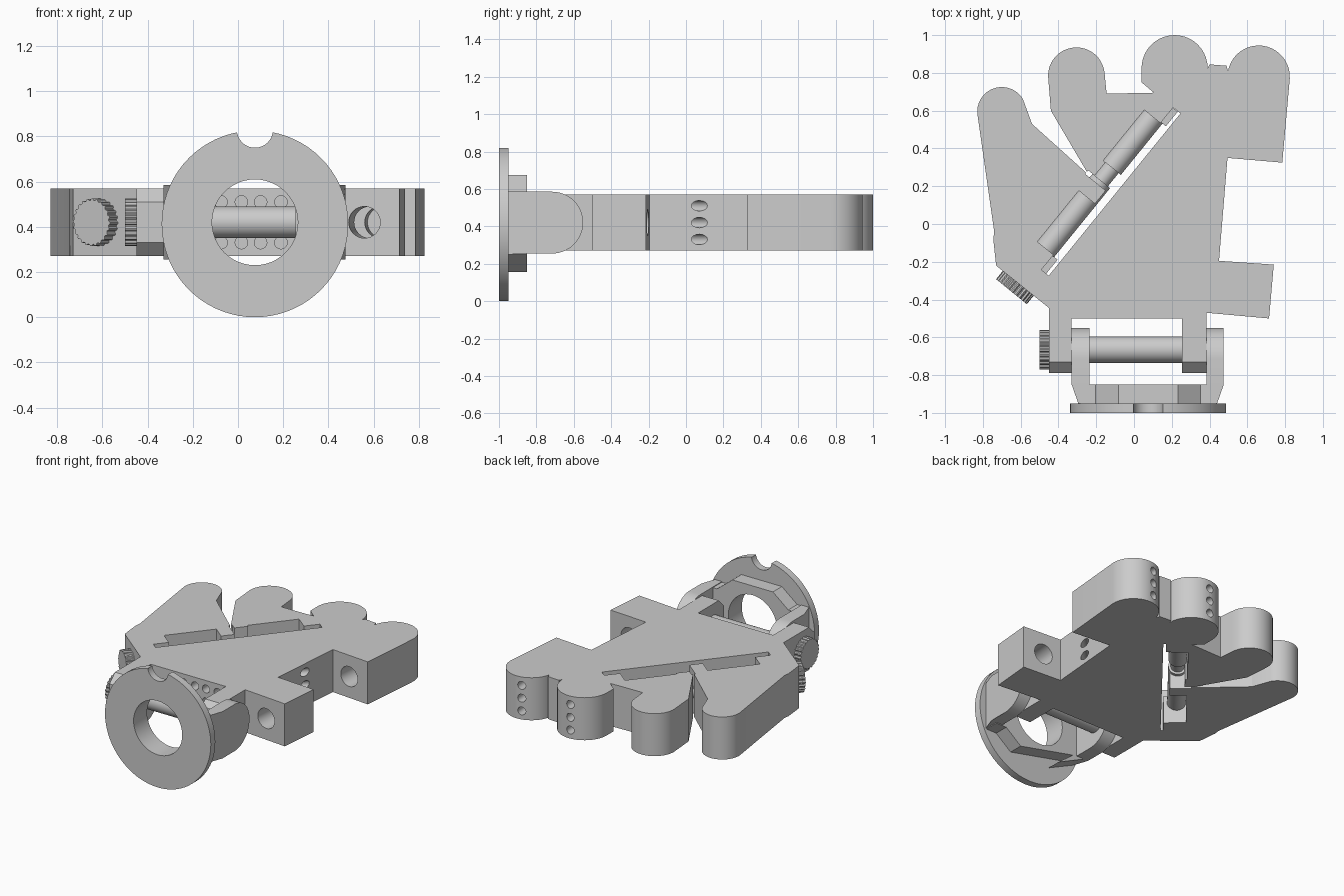
import bpy, bmesh
from math import pi, cos, sin, radians
from mathutils import Vector, Matrix

cube = bpy.data.objects.get("Cube")
if cube:
    bpy.data.objects.remove(cube, do_unlink=True)

grey = bpy.data.materials.new("plain grey")
grey.use_nodes = True
grey.diffuse_color = (0.6, 0.6, 0.6, 1)
grey.node_tree.nodes["Principled BSDF"].inputs["Base Color"].default_value = (0.6, 0.6, 0.6, 1)

MID = 0.42           # height of the hand's middle plane
LOW, TOP = 0.27, 0.57
RING_X = 0.075


def prism(name, pts, lo, hi, axis="z"):
    """Extrude a flat outline along an axis."""
    place = {"x": lambda a, b, c: (c, a, b),
             "y": lambda a, b, c: (a, c, b),
             "z": lambda a, b, c: (a, b, c)}[axis]
    bm = bmesh.new()
    face = bm.faces.new([bm.verts.new(place(a, b, lo)) for a, b in pts])
    new = bmesh.ops.extrude_face_region(bm, geom=[face])["geom"]
    shift = Vector(place(0, 0, hi - lo))
    bmesh.ops.translate(bm, vec=shift, verts=[v for v in new if isinstance(v, bmesh.types.BMVert)])
    bmesh.ops.recalc_face_normals(bm, faces=bm.faces)
    mesh = bpy.data.meshes.new(name)
    bm.to_mesh(mesh)
    bm.free()
    mesh.materials.append(grey)
    ob = bpy.data.objects.new(name, mesh)
    bpy.context.collection.objects.link(ob)
    return ob


def arc(cx, cy, r, a0, a1, n=20):
    return [(cx + r * cos(radians(a0 + (a1 - a0) * i / n)),
             cy + r * sin(radians(a0 + (a1 - a0) * i / n))) for i in range(n + 1)]


def rod(name, start, end, r, n=32, teeth=0):
    """Cylinder between two points, optionally with a knurled rim."""
    start, end = Vector(start), Vector(end)
    n = teeth * 4 if teeth else n
    pts = []
    for i in range(n):
        rr = r * 0.93 if teeth and i % 4 > 1 else r
        pts.append((rr * cos(2 * pi * i / n), rr * sin(2 * pi * i / n)))
    ob = prism(name, pts, 0, (end - start).length)
    turn = (end - start).to_track_quat("Z", "Y").to_matrix().to_4x4()
    ob.data.transform(Matrix.Translation(start) @ turn)
    return ob


def cut(target, cutter):
    cutter.hide_render = True
    mod = target.modifiers.new("cut", "BOOLEAN")
    mod.operation, mod.solver, mod.object = "DIFFERENCE", "EXACT", cutter
    bpy.context.view_layer.objects.active = target
    bpy.ops.object.modifier_apply(modifier=mod.name)
    bpy.data.objects.remove(cutter, do_unlink=True)


# Palm, four fingers, two side blocks and two hinge ears in one outline
outline = ([(-0.45, -0.445), (-0.45, -0.79), (-0.33, -0.79), (-0.33, -0.5),
            (0.255, -0.5), (0.255, -0.79), (0.385, -0.79), (0.385, -0.47),
            (0.715, -0.5), (0.74, -0.215), (0.45, -0.195), (0.495, 0.35), (0.785, 0.325)]
           + arc(0.66, 0.78, 0.165, -4, 170)
           + [(0.49, 0.838), (0.4, 0.845)]
           + arc(0.215, 0.825, 0.175, 0, 180)
           + [(0.04, 0.75), (0.105, 0.695), (-0.145, 0.69)]
           + arc(-0.305, 0.785, 0.15, 4, 180)
           + [(-0.44, 0.6), (-0.24, 0.26), (-0.54, 0.53)]
           + arc(-0.7, 0.595, 0.13, 30, 184)
           + [(-0.74, -0.04), (-0.745, -0.08), (-0.73, -0.22)])
hand = prism("hand_body", outline, LOW, TOP)

# Chamfered ear ends
for s in (-1, 1):
    tri = [(-0.73, MID + s * 0.16), (-0.73, MID + s * 0.15), (-0.79, MID + s * 0.09),
           (-0.82, MID + s * 0.06), (-0.82, MID + s * 0.16)]
    cut(hand, prism("ear_cutter", tri, -0.5, 0.5, "x"))

# Frame that follows the slanted shaft
KNOB = Vector((-0.63, -0.335, MID))
ALONG = Vector((0.63, 0.776, 0)).normalized()
SIDE = Vector((ALONG.y, -ALONG.x, 0))


def slanted(name, t0, t1, n0, n1, lo, hi):
    corners = [KNOB + ALONG * t + SIDE * n
               for t, n in ((t0, n0), (t1, n0), (t1, n1), (t0, n1))]
    return prism(name, [(c.x, c.y) for c in corners], lo, hi)


# Long slit, two pockets and the gap that parts the outer finger
for t0, t1, n0, n1 in ((0.16, 1.267, 0.05, 0.1), (0.262, 0.61, -0.06, 0.07),
                       (0.815, 1.16, -0.06, 0.07), (0.72, 0.83, -0.045, 0.07),
                       (0.7, 0.725, -0.09, 0.07)):
    cut(hand, slanted("slot_cutter", t0, t1, n0, n1, 0.2, 0.7))
for i, t in enumerate((0.155, 1.165)):
    slanted("slit_ledge_%d" % (i + 1), t, t + 0.1, 0.045, 0.083, LOW, 0.47)

# Cord holes in the palm front, finger tips and palm side
for z in (0.33, MID, 0.51):
    for x in (-0.075, 0.015, 0.1, 0.19):
        cut(hand, rod("hole_cutter", (x, -0.6, z), (x, -0.3, z), 0.028, 16))
    for x, y in ((0.62, 0.95), (0.2, 1.0)):
        cut(hand, rod("hole_cutter", (x, y + 0.05, z), (x + 0.02, y - 0.2, z), 0.028, 16))
    cut(hand, rod("hole_cutter", (0.57, 0.17, z), (0.33, -0.07, z), 0.028, 16))

# Wide bore through the side block into the outer finger
cut(hand, rod("bore_cutter", (0.55, -0.6, MID), (0.643, 0.48, MID), 0.07))

# Slanted shaft and its knurled knob
rod("finger_shaft", KNOB + ALONG * 0.03, KNOB + ALONG * 0.725, 0.06)
rod("finger_shaft_neck", KNOB + ALONG * 0.7, KNOB + ALONG * 0.83, 0.045)
rod("finger_shaft_end", KNOB + ALONG * 0.815, KNOB + ALONG * 1.17, 0.06)
rod("finger_knob", KNOB - ALONG * 0.03, KNOB + ALONG * 0.035, 0.105, teeth=24)

# Wrist hinge pin and knob
rod("wrist_pin", (-0.46, -0.665, MID), (0.474, -0.665, MID), 0.07)
rod("wrist_knob", (-0.5, -0.665, MID), (-0.448, -0.665, MID), 0.105, teeth=24)

# Wrist ring with a notch at its top
ring = prism("wrist_ring", arc(RING_X, 0.413, 0.413, 0, 355, 71), -1, -0.95, "y")
cut(ring, rod("hole_cutter", (RING_X, -1.1, MID), (RING_X, -0.9, MID), 0.19, 48))
cut(ring, rod("notch_cutter", (RING_X, -1.1, 0.83), (RING_X, -0.9, 0.83), 0.08))

# Faceted collar behind the ring
half = [(0.36, -0.165), (0.36, 0.165), (0.278, 0.165), (0.158, 0.26)]
collar_pts = ([(RING_X + x, MID - 0.005 + z) for x, z in half]
              + [(RING_X - x, MID - 0.005 + z) for x, z in reversed(half)])
collar_pts += [(RING_X - 0.158, 0.155), (RING_X - 0.278, 0.25)]
collar_pts = [p for p in collar_pts] + [(RING_X + 0.278, 0.25)]
collar_pts.insert(-1, (RING_X + 0.158, 0.155))
collar = prism("wrist_collar", collar_pts, -0.95, -0.85, "y")
cut(collar, rod("hole_cutter", (RING_X, -1.1, MID), (RING_X, -0.8, MID), 0.19, 48))

# Two rounded yoke arms that narrow towards the ring
for name, x0, x1, outer, step in (("right_arm", -0.33, -0.235, -0.33, 0.035),
                                  ("left_arm", 0.385, 0.475, 0.475, -0.035)):
    profile = ([(-0.85, MID - 0.165)] + arc(-0.715, MID, 0.165, -90, 90, 28)
               + [(-0.85, MID + 0.165), (-0.95, MID + 0.165), (-0.95, MID - 0.165)])
    arm = prism(name, profile, x0, x1, "x")
    for v in arm.data.vertices:
        if v.co.y < -0.94 and abs(v.co.x - outer) < 0.001:
            v.co.x += step

# Smooth the round walls, keep the hard edges
for ob in bpy.context.collection.objects:
    if ob.type == "MESH" and grey.name in ob.data.materials:
        bpy.ops.object.select_all(action="DESELECT")
        ob.select_set(True)
        bpy.context.view_layer.objects.active = ob
        bpy.ops.object.shade_smooth_by_angle(angle=radians(25))
